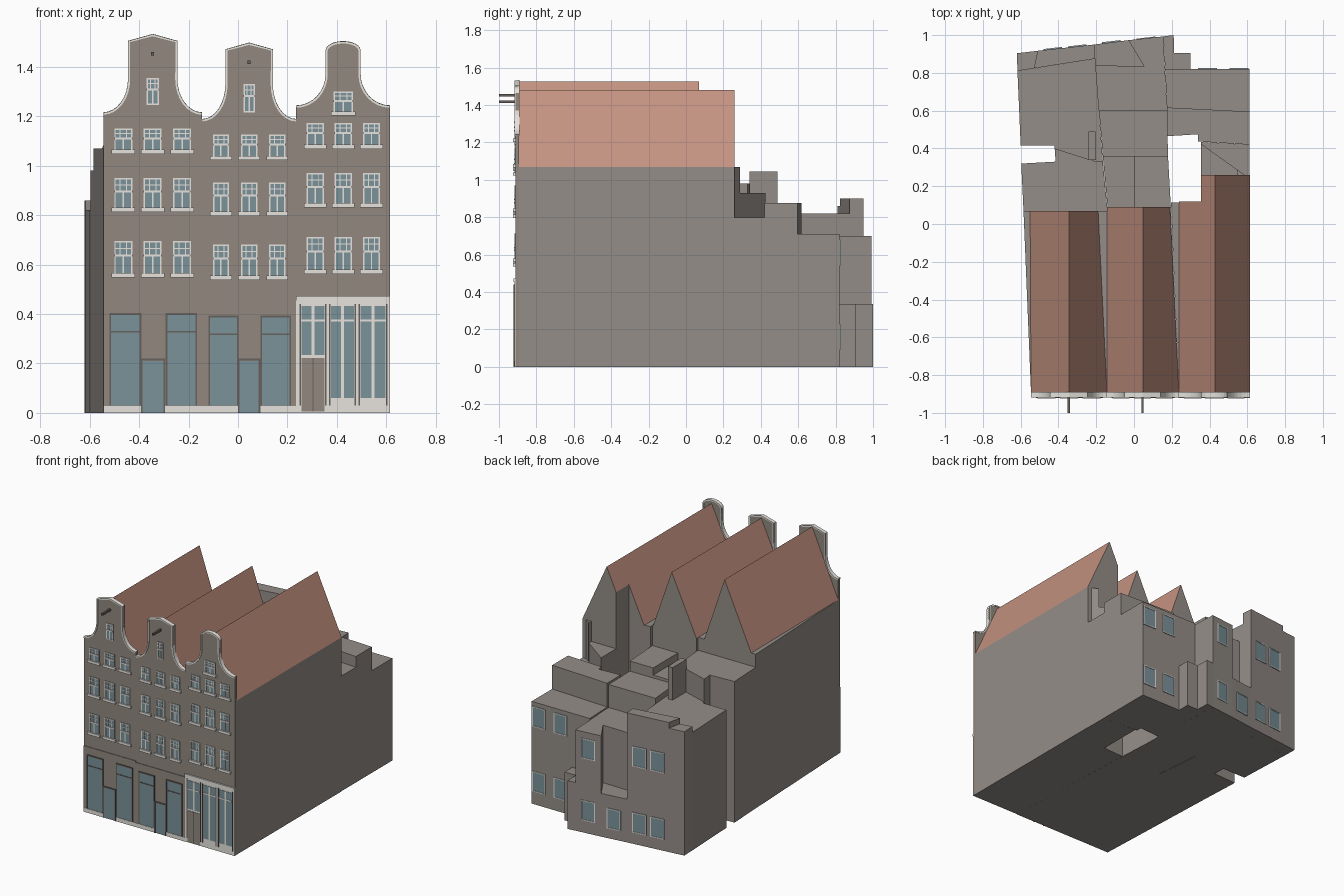
import bpy, bmesh, math
from mathutils import Matrix, Vector

cube = bpy.data.objects.get("Cube")
if cube:
    bpy.data.objects.remove(cube, do_unlink=True)


def material(name, rgb):
    lin = [((c / 255 + 0.055) / 1.055) ** 2.4 for c in rgb] + [1]
    m = bpy.data.materials.new(name)
    m.use_nodes = True
    m.diffuse_color = lin
    m.node_tree.nodes["Principled BSDF"].inputs["Base Color"].default_value = lin
    return m


BRICK = material("facade brick", (146, 137, 127))
WALL = material("grey wall", (148, 141, 136))
ROOF = material("terracotta roof", (197, 147, 129))
GLASS = material("blue grey glass", (122, 146, 154))
TRIM = material("off white trim", (236, 233, 227))
DARK = material("dark frame", (104, 97, 92))


def finish(name, bm, *mats):
    bmesh.ops.recalc_face_normals(bm, faces=bm.faces)
    me = bpy.data.meshes.new(name)
    bm.to_mesh(me)
    bm.free()
    for m in mats:
        me.materials.append(m)
    ob = bpy.data.objects.new(name, me)
    bpy.context.collection.objects.link(ob)
    return ob


def loft(bm, a, b):
    """Solid between two matching polygons."""
    va, vb = [bm.verts.new(p) for p in a], [bm.verts.new(p) for p in b]
    bm.faces.new(va)
    bm.faces.new(vb[::-1])
    for i in range(len(va)):
        j = (i + 1) % len(va)
        bm.faces.new((va[j], va[i], vb[i], vb[j]))


def block(name, plan, top, mat=WALL, base=0):
    bm = bmesh.new()
    loft(bm, [(x, y, base) for x, y in plan], [(x, y, top) for x, y in plan])
    return finish(name, bm, mat)


def boxes(name, mat, items, mx=Matrix()):
    """One object from boxes given as x0, x1, z0, z1, y0, y1."""
    bm = bmesh.new()
    for x0, x1, z0, z1, y0, y1 in items:
        plan = [(x0, y0), (x1, y0), (x1, y1), (x0, y1)]
        loft(bm, [(x, y, z0) for x, y in plan], [(x, y, z1) for x, y in plan])
    bm.transform(mx)
    return finish(name, bm, mat)


def roof(name, front, back, y0, y1):
    """Gabled roof: slopes tiled, gable ends plain."""
    bm = bmesh.new()
    loft(bm, [(x, y0, z) for x, z in front], [(x, y1, z) for x, z in back])
    ob = finish(name, bm, WALL, ROOF)
    for p in ob.data.polygons:
        p.material_index = int(0.1 < p.normal.z < 0.95)


# House bodies and roofs
EAVE = 1.07
block("left_house_body", [(-.545, -.9), (-.143, -.9), (-.143, .07), (-.585, .07)], EAVE)
block("middle_house_body", [(-.143, -.9), (.238, -.9), (.195, .09), (-.143, .09)], EAVE)
block("right_house_body", [(.238, -.9), (.614, -.9), (.614, .26), (.355, .26),
                           (.355, .12), (.195, .113)], EAVE)
roof("left_roof", [(-.545, EAVE), (-.345, 1.525), (-.143, EAVE)],
     [(-.55, EAVE), (-.345, 1.525), (-.19, EAVE)], -.9, .07)
roof("middle_roof", [(-.143, EAVE), (.047, 1.48), (.238, EAVE)],
     [(-.143, EAVE), (.047, 1.48), (.19, EAVE)], -.9, .09)
c_front = [(.238, EAVE), (.428, 1.48), (.614, EAVE)]
roof("right_roof", c_front, c_front, -.9, .12)
c_back = [(.355, EAVE), (.355, 1.322), (.428, 1.48), (.614, EAVE)]
roof("right_roof_back", c_back, c_back, .12, .26)

# Rear annexes, left plot
block("left_link", [(-.585, .07), (-.14, .07), (-.165, .33), (-.2, .33), (-.42, .4),
                    (-.415, .33), (-.597, .32)], .98)
block("left_annex", [(-.6, .415), (-.42, .415), (-.42, .4), (-.2, .33), (-.165, .33),
                     (-.205, .875), (-.617, .81)], .82)
block("left_annex_low_end", [(-.617, .81), (-.53, .824), (-.51, .917), (-.62, .904)], .86)
block("left_annex_end", [(-.53, .824), (-.205, .875), (-.21, .95), (-.51, .917)], .9)
block("chimney", [(-.24, .34), (-.2, .34), (-.205, .49), (-.24, .49)], 1.045, base=.7)

# Rear annexes, middle plot
block("middle_link_a", [(-.14, .09), (0, .09), (0, .36), (-.165, .36)], .88)
block("middle_link_b", [(0, .09), (.195, .09), (.18, .36), (0, .36)], .93)
block("middle_annex", [(-.165, .36), (.18, .36), (.175, .6), (-.185, .6)], .86)
block("middle_rear", [(-.185, .6), (.175, .6), (.155, .975 + .018), (-.03, .973),
                      (.053, .835), (-.205, .84)], .7)
block("middle_terrace", [(-.205, .84), (.053, .835), (-.03, .973), (-.21, .95)], .3)
block("middle_ledge", [(.165, .82), (.215, .82), (.21, 1), (.155, .993)], .335)
block("rear_ledge", [(.2, .82), (.3, .82), (.3, .905), (.2, .905)], .335)

# Rear annexes, right plot
block("right_corner_low", [(.355, .26), (.585, .26), (.355, .425)], .93)
block("right_corner_high", [(.545, .26), (.585, .26), (.545, .289)], EAVE, base=.8)
block("right_link", [(.585, .26), (.612, .26), (.612, .42), (.355, .435), (.355, .425)], .8)
block("right_annex", [(.34, .437), (.612, .42), (.612, .595), (.174, .617), (.176, .465),
                      (.34, .475)], .875)
block("right_rear", [(.174, .617), (.612, .595), (.612, .82), (.165, .82)], .71)


# Front gables: neck curves up from the shoulders, cap is pointed or round
FRONT = -.912


def gable(name, cx, half_l, half_r, shoulder, neck, neck_z, side_z, peak, rounded):
    def side(s, half):
        pts = []
        for i in range(9):
            t = math.pi / 2 * i / 8
            pts.append((cx + s * (half - (half - neck) * math.sin(t)),
                        neck_z - (neck_z - shoulder) * math.cos(t)))
        return pts
    cap = [(cx - neck, side_z), (cx, peak), (cx + neck, side_z)]
    if rounded:
        cap = [(cx - neck * math.cos(math.pi * i / 12),
                side_z + (peak - side_z) * math.sin(math.pi * i / 12)) for i in range(13)]
    top = side(-1, half_l) + cap + side(1, half_r)[::-1]
    outline = [(cx - half_l, 0)] + top + [(cx + half_r, 0)]
    bm = bmesh.new()
    loft(bm, [(x, FRONT, z) for x, z in outline], [(x, -.892, z) for x, z in outline])
    finish(name + "_facade", bm, BRICK)
    # Coping strip that follows the gable edge
    inner = []
    for i, p in enumerate(top):
        a, b = Vector(top[max(i - 1, 0)]), Vector(top[min(i + 1, len(top) - 1)])
        d = (b - a).normalized()
        inner.append((p[0] + d.y * .009, p[1] - d.x * .009))
    bm = bmesh.new()
    for i in range(len(top) - 1):
        quad = [top[i], top[i + 1], inner[i + 1], inner[i]]
        loft(bm, [(x, FRONT - .006, z) for x, z in quad], [(x, -.89, z + .001) for x, z in quad])
    finish(name + "_coping", bm, TRIM)


gable("left", -.345, .2, .2, 1.215, .1, 1.35, 1.504, 1.532, False)
gable("middle", .045, .19, .19, 1.188, .096, 1.33, 1.47, 1.497, False)
gable("right", .425, .19, .19, 1.243, .071, 1.37, 1.465, 1.503, True)


# Windows, in local space facing -y
def window(name, mx, w, z0, z1, sill=True, bars=True):
    h, f = w / 2, .006
    boxes(name + "_glass", GLASS, [(-h, h, z0, z1, -.003, .002)], mx)
    frame = [(-h, -h + f, z0, z1, -.006, .002), (h - f, h, z0, z1, -.006, .002),
             (-h, h, z1 - f, z1, -.006, .002), (-h, h, z0, z0 + f, -.006, .002)]
    if bars:
        mid = z0 + (z1 - z0) * .58
        frame += [(-h, h, mid - .004, mid + .004, -.007, .002),
                  (-.003, .003, z0, mid, -.005, .002)]
        for k in (-1, 1):
            x = k * h * .36
            frame.append((x - .002, x + .002, mid, z1, -.005, .002))
        q = (mid + z1) / 2
        frame.append((-h, h, q - .002, q + .002, -.005, .002))
    if sill:
        frame.append((-h - .011, h + .011, z0 - .008, z0 + .01, -.012, .002))
    boxes(name + "_frame", TRIM, frame, mx)


houses = {
    "left": (-.345, .119, .073, [(.555, .695), (.82, .95), (1.055, 1.15)], (.052, 1.245, 1.355)),
    "middle": (.045, .114, .066, [(.545, .682), (.805, .932), (1.03, 1.125)], (.046, 1.215, 1.33)),
    "right": (.426, .114, .07, [(.57, .712), (.838, .97), (1.075, 1.172)], (.078, 1.21, 1.3)),
}
for name, (cx, step, w, rows, attic) in houses.items():
    for r, (z0, z1) in enumerate(rows):
        for k in (-1, 0, 1):
            window(f"{name}_window_{r}_{k + 1}", Matrix.Translation((cx + k * step, FRONT, 0)), w, z0, z1)
    window(name + "_attic_window", Matrix.Translation((cx, FRONT, 0)), *attic, sill=name == "right")

# Hoisting beams
for name, x, z in (("left", -.345, 1.453), ("middle", .045, 1.418)):
    boxes(name + "_hoist_beam", DARK, [(x - .006, x + .006, z - .007, z + .007, -1, -.9)])


# Brick shopfronts: two wide windows around a low door
def shopfront(name, x0, x1, top, wins, door, win_top):
    y = FRONT - .004
    boxes(name + "_shopfront", BRICK, [(x0, x1, 0, top, y, FRONT)])
    boxes(name + "_plinth", TRIM, [(x0, door[0], 0, .028, y - .003, FRONT),
                                   (door[1], x1, 0, .028, y - .003, FRONT)])
    panes = [(a, b, .03, win_top, y - .002, FRONT) for a, b in wins]
    boxes(name + "_shop_glass", GLASS, panes + [(*door, 0, .21, y - .002, FRONT)])
    trim = []
    for a, b, z0, z1 in [(a, b, .03, win_top) for a, b in wins] + [(*door, 0, .215)]:
        trim += [(a - .005, a + .002, z0, z1, y - .006, FRONT), (b - .002, b + .005, z0, z1, y - .006, FRONT),
                 (a - .005, b + .005, z1 - .004, z1 + .004, y - .006, FRONT)]
    trim += [(a, b, win_top - .074, win_top - .068, y - .005, FRONT) for a, b in wins]
    boxes(name + "_shop_frame", DARK, trim)


shopfront("left", -.545, -.145, .457, [(-.515, -.396), (-.288, -.17)], (-.388, -.3), .4)
shopfront("middle", -.145, .235, .447, [(-.115, -.003), (.095, .21)], (.005, .085), .39)

# Pale shopfront with tall windows and a panelled door
y = FRONT - .004
boxes("right_shopfront", TRIM, [(.235, .615, 0, .47, y, FRONT)])
tall = [(.256, .35, .235, .432), (.376, .47, .06, .432), (.496, .596, .06, .432)]
boxes("right_shop_glass", GLASS, [(*t, y - .002, FRONT) for t in tall])
bars = [(.235, .615, .455, .472, y - .006, FRONT)]
for a, b, z0, z1 in tall:
    m = (a + b) / 2
    bars += [(m - .006, m + .006, z0, z1, y - .004, FRONT), (a, b, .37, .378, y - .004, FRONT)]
boxes("right_shop_bars", TRIM, bars)
boxes("right_shop_door", BRICK, [(.256, .35, .005, .222, y - .003, FRONT)])
boxes("right_shop_door_lines", DARK, [(.301, .305, .005, .222, y - .005, FRONT)] + [
    (x - .003, x + .003, .03, .44, y - .005, FRONT) for x in (.252, .354, .371, .475, .491, .601)])

# Rear windows: x, y, turn, low row height, high row height
SLANT = .115
rear = [(.555, .82, 0, .16, .61), (.39, .82, 0, .16, .61), (.064, .981, SLANT, .155, .585),
        (-.12, .962, SLANT, .14, None), (-.3, .94, SLANT, .15, .61), (-.43, .926, SLANT, .15, .61)]
for i, (x, yy, turn, *levels) in enumerate(rear):
    mx = Matrix.Translation((x, yy, 0)) @ Matrix.Rotation(math.pi + turn, 4, "Z")
    for j, z in enumerate(levels):
        if z:
            window(f"rear_window_{i}_{j}", mx, .1, z - .07, z + .07, sill=False, bars=False)
